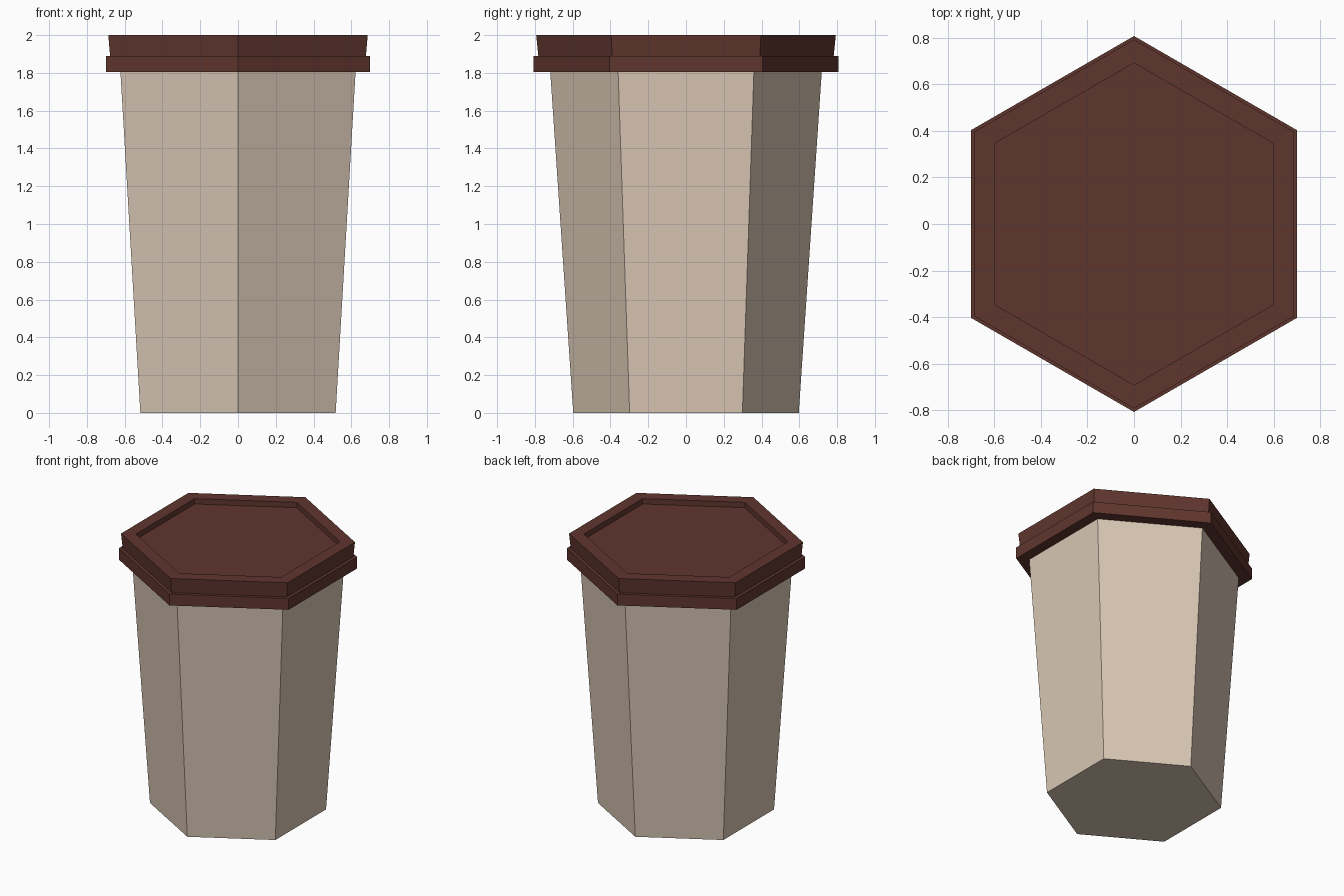
import bpy, bmesh, math

if "Cube" in bpy.data.objects:
    bpy.data.objects.remove(bpy.data.objects["Cube"])

def material(name, rgb):
    m = bpy.data.materials.new(name)
    m.diffuse_color = (*rgb, 1.0)
    m.use_nodes = True
    m.node_tree.nodes["Principled BSDF"].inputs["Base Color"].default_value = m.diffuse_color
    return m

cream = material("warm_beige", (0.70, 0.575, 0.465))
brown = material("dark_brown", (0.118, 0.037, 0.028))

def hex_lathe(name, profile, mat, cap_start=False, cap_end=False):
    """Sweep (radius, z) points round six sides, corners on +y and -y."""
    bm = bmesh.new()
    rings = []
    for r, z in profile:
        rings.append([bm.verts.new((r * math.cos(math.radians(30 + 60 * i)),
                                    r * math.sin(math.radians(30 + 60 * i)), z))
                      for i in range(6)])
    for a, b in zip(rings, rings[1:]):
        for i in range(6):
            j = (i + 1) % 6
            bm.faces.new((a[i], a[j], b[j], b[i]))
    if cap_start:
        bm.faces.new(rings[0][::-1])
    if cap_end:
        bm.faces.new(rings[-1])
    me = bpy.data.meshes.new(name)
    bm.to_mesh(me)
    bm.free()
    me.materials.append(mat)
    ob = bpy.data.objects.new(name, me)
    bpy.context.collection.objects.link(ob)
    return ob

# tapered cup body
hex_lathe("cup_body", [(0.597, 0), (0.719, 1.81)], cream, cap_start=True)

# lid: underside, lower band, step, flared upper band, rim and sunken floor
hex_lathe("lid", [(0.71, 1.805), (0.808, 1.805), (0.808, 1.89), (0.782, 1.89),
                  (0.793, 2.0), (0.692, 2.0), (0.692, 1.96)], brown, cap_end=True)
